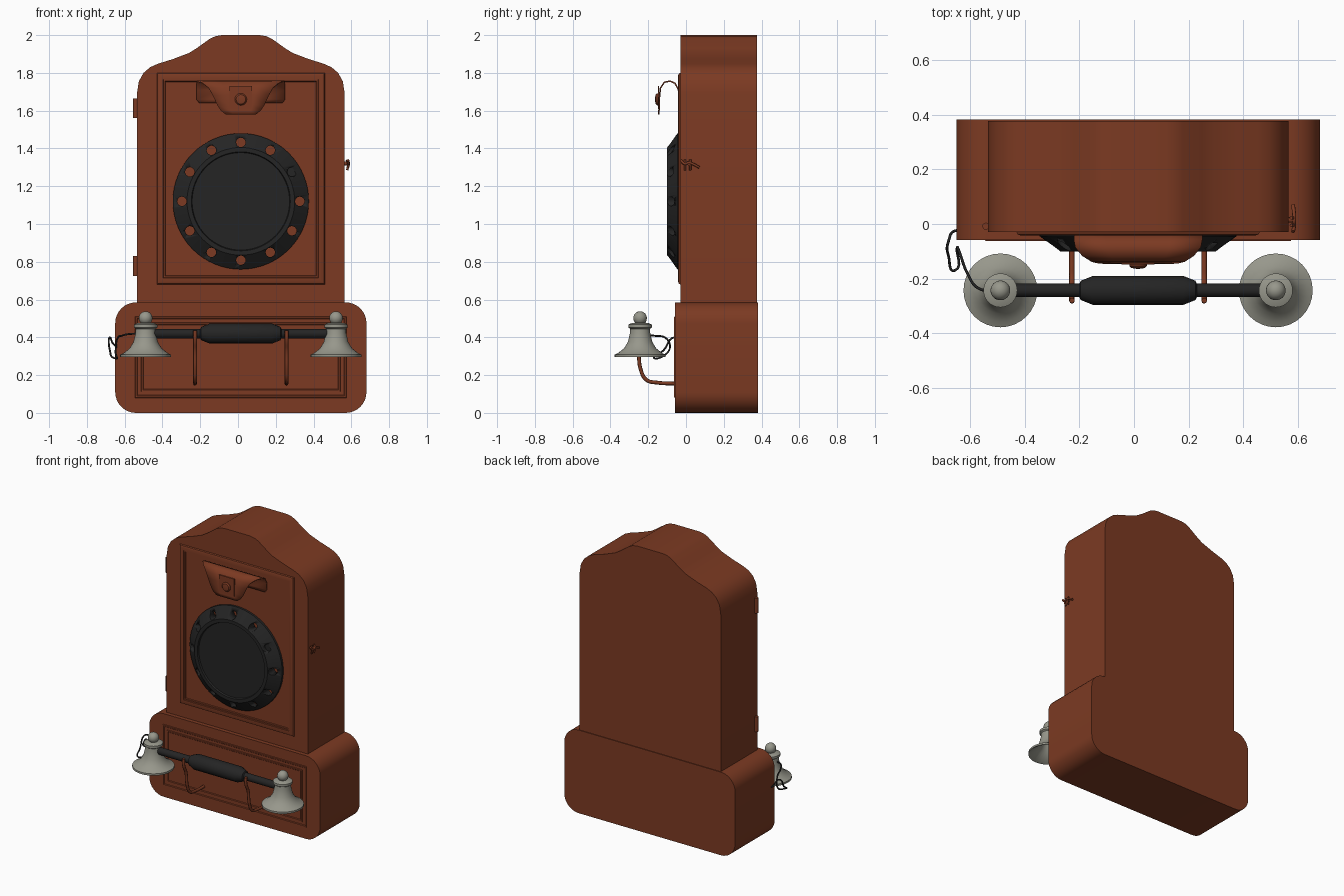
import bpy, bmesh, math
from mathutils import Matrix, Vector

cube = bpy.data.objects.get("Cube")
if cube:
    bpy.data.objects.remove(cube, do_unlink=True)

CX = 0.015  # centre line of the cabinet


def material(name, rgb):
    m = bpy.data.materials.new(name)
    m.use_nodes = True
    m.diffuse_color = (*rgb, 1)
    shader = next(n for n in m.node_tree.nodes if n.type == 'BSDF_PRINCIPLED')
    shader.inputs["Base Color"].default_value = (*rgb, 1)
    return m


wood = material("reddish brown", (0.2, 0.042, 0.016))
black = material("soft black", (0.018, 0.018, 0.018))
grey = material("warm grey", (0.31, 0.31, 0.26))


def activate(ob):
    bpy.ops.object.select_all(action='DESELECT')
    ob.select_set(True)
    bpy.context.view_layer.objects.active = ob


def finish(name, bm, mat, angle=35):
    bmesh.ops.remove_doubles(bm, verts=bm.verts, dist=1e-5)
    bmesh.ops.recalc_face_normals(bm, faces=bm.faces)
    me = bpy.data.meshes.new(name)
    bm.to_mesh(me)
    bm.free()
    ob = bpy.data.objects.new(name, me)
    bpy.context.collection.objects.link(ob)
    me.materials.append(mat)
    activate(ob)
    bpy.ops.object.shade_smooth_by_angle(angle=math.radians(angle))
    return ob


def slab(name, outline, y0, y1, mat):
    """Extrude an (x, z) outline from y0 to y1."""
    bm = bmesh.new()
    face = bm.faces.new([bm.verts.new((x, y0, z)) for x, z in outline])
    out = bmesh.ops.extrude_face_region(bm, geom=[face])["geom"]
    moved = [v for v in out if isinstance(v, bmesh.types.BMVert)]
    bmesh.ops.translate(bm, verts=moved, vec=(0, y1 - y0, 0))
    return finish(name, bm, mat)


def arc(cx, cz, r, start, n=8):
    """Quarter circle, counter-clockwise from the start angle."""
    angles = [math.radians(start + 90 * i / n) for i in range(n + 1)]
    return [(cx + r * math.cos(a), cz + r * math.sin(a)) for a in angles]


def lathe(name, profile, place, mat, steps=32, angle=35):
    """Turn an (r, h) profile about z, then place it with a matrix."""
    bm = bmesh.new()
    rings = [[bm.verts.new((r * math.cos(a), r * math.sin(a), h)) for r, h in profile]
             for a in (2 * math.pi * i / steps for i in range(steps))]
    for i, ring in enumerate(rings):
        after = rings[(i + 1) % steps]
        for j in range(len(profile) - 1):
            bm.faces.new((ring[j], after[j], after[j + 1], ring[j + 1]))
    bmesh.ops.transform(bm, matrix=place, verts=bm.verts)
    bmesh.ops.remove_doubles(bm, verts=bm.verts, dist=1e-5)
    bmesh.ops.dissolve_degenerate(bm, edges=bm.edges, dist=1e-6)
    return finish(name, bm, mat, angle)


def at(x, y, z, axis=None):
    turn = {None: Matrix(), 'FRONT': Matrix.Rotation(math.pi / 2, 4, 'X'),
            'SIDE': Matrix.Rotation(math.pi / 2, 4, 'Y')}[axis]
    return Matrix.Translation((x, y, z)) @ turn


def rod(r, length):
    return [(0, 0), (r, 0), (r, length), (0, length)]


def moulding(name, half_w, z0, z1, y, profile):
    """Mitred frame swept from an (inset, height) profile."""
    bm = bmesh.new()
    loops = [[bm.verts.new((CX + sx * (half_w - i), y - h, z0 + i if sz < 0 else z1 - i))
              for sx, sz in ((-1, -1), (1, -1), (1, 1), (-1, 1))] for i, h in profile]
    for a, b in zip(loops, loops[1:]):
        for k in range(4):
            n = (k + 1) % 4
            bm.faces.new((a[k], a[n], b[n], b[k]))
    return finish(name, bm, wood, 20)


def tube(name, points, r, mat, closed=False):
    cu = bpy.data.curves.new(name, 'CURVE')
    cu.dimensions = '3D'
    cu.bevel_depth, cu.bevel_resolution, cu.resolution_u = r, 2, 6
    cu.use_fill_caps = True
    sp = cu.splines.new('BEZIER')
    sp.bezier_points.add(len(points) - 1)
    for p, co in zip(sp.bezier_points, points):
        p.co = co
        p.handle_left_type = p.handle_right_type = 'AUTO'
    ob = bpy.data.objects.new(name, cu)
    bpy.context.collection.objects.link(ob)
    cu.materials.append(mat)
    activate(ob)
    bpy.ops.object.convert(target='MESH')
    return ob


# Base box with four rounded corners
base = (arc(CX + 0.555, 0.475, 0.11, 0) + arc(CX - 0.555, 0.475, 0.11, 90)
        + arc(CX - 0.555, 0.11, 0.11, 180) + arc(CX + 0.555, 0.11, 0.11, 270))
slab("base", base, -0.058, 0.382, wood)

# Tall cabinet with a crested top
half = [(0.55, 0.56), (0.55, 1.69), (0.54, 1.755), (0.515, 1.8), (0.48, 1.83), (0.44, 1.848),
        (0.36, 1.873), (0.275, 1.905), (0.235, 1.93), (0.165, 1.98), (0.135, 1.994), (0.1, 2.0)]
cabinet = [(CX + x, z) for x, z in half] + [(CX - x, z) for x, z in reversed(half)]
slab("cabinet", cabinet, -0.03, 0.377, wood)

# Raised mouldings on the door and the base
moulding("door_moulding", 0.445, 0.68, 1.8, -0.03,
         [(0, 0), (0.004, 0.008), (0.015, 0.012), (0.034, 0.012), (0.036, 0.006),
          (0.044, 0.006), (0.047, 0)])
for label, inset in (("outer", 0), ("inner", 0.032)):
    moulding("base_moulding_" + label, 0.56 - inset, 0.08 + inset, 0.51 - inset, -0.058,
             [(0, 0), (0.002, 0.005), (0.01, 0.005), (0.014, 0)])

# Dial with a sloping rim and a ring of finger holes
DIAL_Z = 1.12
dial = lathe("dial", [(0, 0.028), (0.36, 0.028), (0.36, 0.045), (0.285, 0.1), (0.262, 0.1),
                      (0.258, 0.088), (0, 0.088)], at(CX, 0, DIAL_Z, 'FRONT'), black, 64, 20)
bm = bmesh.new()
for k in range(12):
    a = math.radians(30 * k)
    near = 0.07 if k == 1 else 0.01  # one hole is a shallow stop
    spot = at(CX + 0.312 * math.cos(a), -(near + 0.14) / 2, DIAL_Z + 0.312 * math.sin(a), 'FRONT')
    bmesh.ops.create_cone(bm, cap_ends=True, segments=16, radius1=0.025, radius2=0.025,
                          depth=0.14 - near, matrix=spot)
cutter = finish("hole_cutter", bm, black)
cutter.hide_render = True
cut = dial.modifiers.new("holes", 'BOOLEAN')
cut.operation, cut.solver, cut.object = 'DIFFERENCE', 'EXACT', cutter
activate(dial)
bpy.ops.object.modifier_apply(modifier=cut.name)
bpy.data.objects.remove(cutter, do_unlink=True)

# Curved bracket above the dial: rows of (y, z, half width)
rows = [(-0.034, 1.64, 0.22), (-0.036, 1.66, 0.235), (-0.04, 1.71, 0.235), (-0.058, 1.745, 0.235),
        (-0.085, 1.757, 0.23), (-0.115, 1.75, 0.205), (-0.135, 1.72, 0.17), (-0.14, 1.68, 0.148),
        (-0.142, 1.63, 0.125), (-0.143, 1.6, 0.105), (-0.143, 1.58, 0.08)]
bm = bmesh.new()
grid = [[bm.verts.new((CX + w * s, y, z)) for s in (-1, -0.5, 0, 0.5, 1)] for y, z, w in rows]
for a, b in zip(grid, grid[1:]):
    for k in range(4):
        bm.faces.new((a[k], a[k + 1], b[k + 1], b[k]))
bracket = finish("bracket", bm, wood, 45)
thick = bracket.modifiers.new("thickness", 'SOLIDIFY')
thick.thickness, thick.offset = 0.008, 0
slab("bracket_plate", [(CX - 0.06, 1.61), (CX + 0.06, 1.61), (CX + 0.06, 1.73), (CX - 0.06, 1.73)],
     -0.149, -0.142, wood)
lathe("bracket_knob", [(0, 0), (0.032, 0), (0.032, 0.008), (0.025, 0.016), (0, 0.02)],
      at(CX, -0.145, 1.66, 'FRONT'), wood, 20)

# Handset bar with a thicker grip
BAR_Y, BAR_Z = -0.243, 0.42
lathe("handset", [(0, -0.49), (0.025, -0.49), (0.025, -0.215), (0.035, -0.21), (0.053, -0.165),
                  (0.053, 0.165), (0.035, 0.21), (0.025, 0.215), (0.025, 0.49), (0, 0.49)],
      at(CX, BAR_Y, BAR_Z, 'SIDE'), black, 16, 25)

# Bell cups with ball tops, hollow underneath
bell = [(0, 0.4), (0.035, 0.39), (0.06, 0.35), (0.125, 0.297), (0.135, 0.295), (0.135, 0.308),
        (0.115, 0.318), (0.085, 0.342), (0.065, 0.375), (0.054, 0.42), (0.052, 0.445), (0.062, 0.452),
        (0.062, 0.468), (0.045, 0.475), (0.025, 0.478)]
ball = [(0.036 * math.cos(math.radians(t)), 0.502 + 0.036 * math.sin(math.radians(t)))
        for t in range(-45, 91, 15)]
for side, s in (("right", -1), ("left", 1)):
    lathe("bell_cup_" + side, bell + ball, at(CX + s * 0.504, BAR_Y, 0), grey, 32, 40)
    # Curved arm carrying the handset
    x = CX + s * 0.242
    tube("handset_arm_" + side, [(x, -0.05, 0.155), (x, -0.15, 0.16), (x, -0.21, 0.175),
                                 (x, -0.24, 0.23), (x, -0.255, 0.33), (x, -0.28, 0.39),
                                 (x, -0.28, 0.435)], 0.01, wood)

# Looping cord from the cabinet to the right cup
tube("cord", [(-0.62, -0.03, 0.35), (-0.655, -0.025, 0.36), (-0.678, -0.06, 0.40),
              (-0.678, -0.12, 0.33), (-0.655, -0.17, 0.29), (-0.648, -0.09, 0.33),
              (-0.64, -0.1, 0.39), (-0.61, -0.18, 0.41), (-0.57, -0.235, 0.418),
              (-0.49, -0.243, 0.42)], 0.005, black)

# Door hinges on the right side
for label, z in (("lower", 0.725), ("upper", 1.56)):
    lathe("hinge_" + label, rod(0.013, 0.105), at(-0.542, -0.008, z), wood, 12)

# Winged key on the left side
lathe("key_stem", rod(0.01, 0.03), at(0.56, 0.015, 1.32, 'SIDE'), wood, 12)
tube("key_wings", [(0.582, -0.028, 1.338), (0.586, -0.005, 1.318), (0.586, 0.015, 1.325),
                   (0.586, 0.035, 1.318), (0.582, 0.07, 1.3)], 0.007, wood)
for label, y in (("front", -0.005), ("back", 0.022)):
    tube("key_prong_" + label, [(0.575, y, 1.34), (0.584, y, 1.32), (0.578, y, 1.285)], 0.006, wood)
